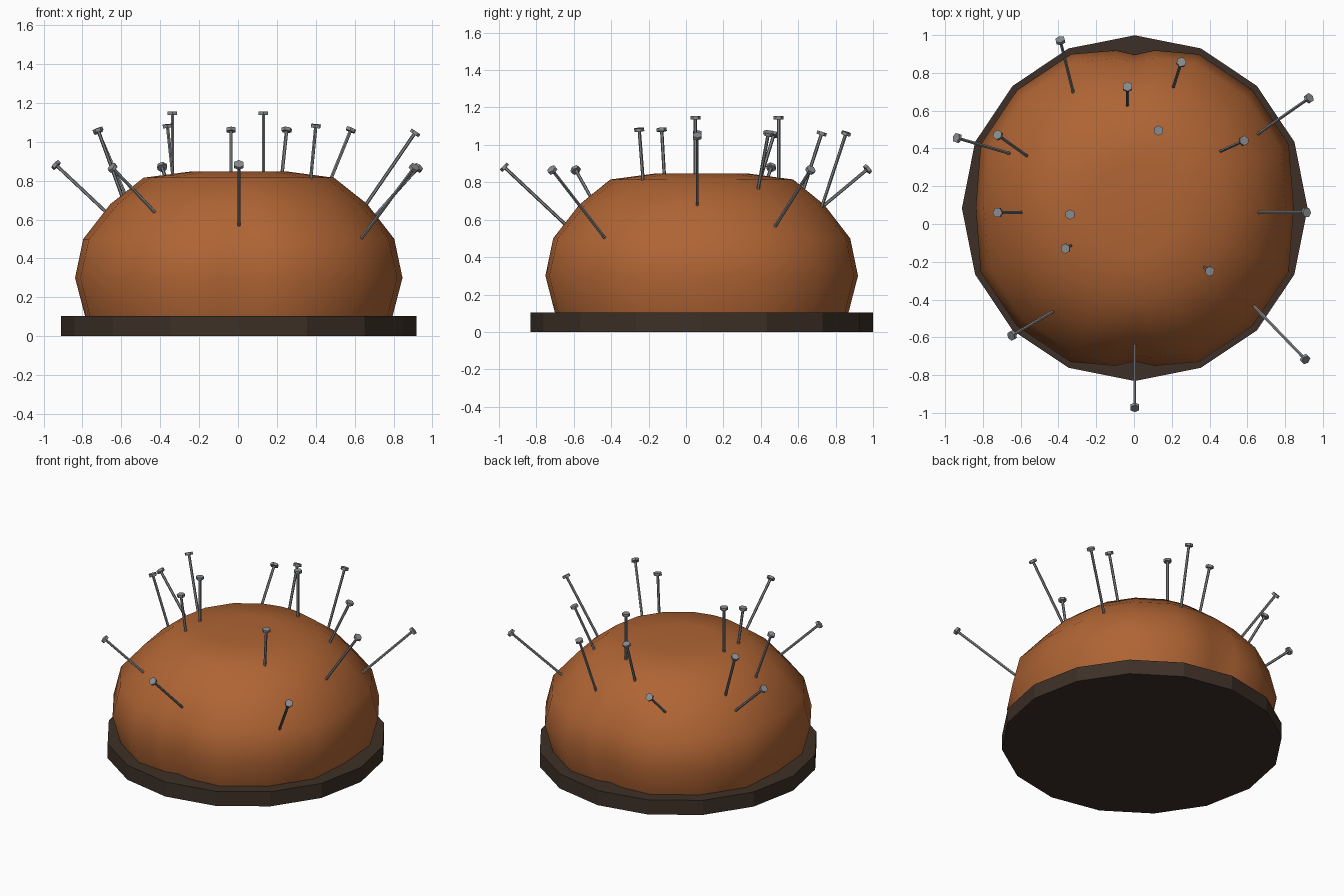
import bpy, bmesh, math
from mathutils import Vector

if "Cube" in bpy.data.objects:
    bpy.data.objects.remove(bpy.data.objects["Cube"])

CX, CY = 0.004, 0.084   # axis of the cushion and base


def material(name, rgb):
    m = bpy.data.materials.new(name)
    m.diffuse_color = (*rgb, 1)
    m.use_nodes = True
    m.node_tree.nodes["Principled BSDF"].inputs["Base Color"].default_value = m.diffuse_color
    return m


FABRIC = material("orange_brown_fabric", (0.43, 0.128, 0.034))
WOOD = material("dark_wood", (0.047, 0.030, 0.020))
STEEL = material("grey_steel", (0.25, 0.262, 0.275))


def finish(bm, name, mat):
    bmesh.ops.recalc_face_normals(bm, faces=bm.faces)
    me = bpy.data.meshes.new(name)
    bm.to_mesh(me)
    bm.free()
    me.materials.append(mat)
    ob = bpy.data.objects.new(name, me)
    bpy.context.collection.objects.link(ob)
    return ob


# Base: sixteen-sided wooden disc
bm = bmesh.new()
bmesh.ops.create_cone(bm, cap_ends=True, segments=16, radius1=0.915, radius2=0.915, depth=0.105)
bmesh.ops.translate(bm, verts=bm.verts, vec=(CX, CY, 0.0525))
finish(bm, "base", WOOD)

# Cushion: rings that bulge between four seams, with a narrow pinch front and back
PROFILE = [(0.79, 0.10), (0.842, 0.30), (0.80, 0.50), (0.66, 0.68), (0.49, 0.815), (0.24, 0.848)]
angles = sorted([i * 22.5 for i in range(16)] + [83, 97, 263, 277])


def cushion_radius(r, a, z):
    fade = max(0.0, min(1.0, (0.85 - z) / 0.4))
    if a in (90, 270):
        return r * (1 - 0.035 * fade)
    if a in (0, 180, 83, 97, 263, 277):
        return r
    return r * (1 + 0.048 * fade)


bm = bmesh.new()
rings = []
for r, z in PROFILE:
    ring = []
    for a in angles:
        rr, t = cushion_radius(r, a, z), math.radians(a)
        ring.append(bm.verts.new((CX + rr * math.cos(t), CY + rr * math.sin(t), z)))
    rings.append(ring)
n = len(angles)
for lo, hi in zip(rings, rings[1:]):
    for i in range(n):
        j = (i + 1) % n
        bm.faces.new((lo[i], lo[j], hi[j], hi[i]))
centre = bm.verts.new((CX, CY, 0.84))
for i in range(n):
    bm.faces.new((rings[-1][i], rings[-1][(i + 1) % n], centre))
bm.faces.new(rings[0][::-1])
for f in bm.faces:
    f.smooth = len(f.verts) < 5
finish(bm, "cushion", FABRIC)

# Pins: (head position, point where the shaft enters the cushion)
PINS = [
    ((-0.39, 0.97, 0.87), (-0.33, 0.73, 0.67)),
    ((0.25, 0.855, 1.06), (0.21, 0.73, 0.68)),
    ((-0.035, 0.725, 1.06), (-0.035, 0.63, 0.77)),
    ((0.13, 0.495, 1.145), (0.13, 0.495, 0.83)),
    ((0.925, 0.665, 0.865), (0.66, 0.48, 0.57)),
    ((0.58, 0.44, 1.06), (0.47, 0.39, 0.79)),
    ((0.91, 0.06, 1.045), (0.66, 0.06, 0.68)),
    ((0.40, -0.25, 1.08), (0.375, -0.23, 0.82)),
    ((0.905, -0.715, 0.865), (0.64, -0.44, 0.51)),
    ((0.004, -0.97, 0.88), (0.004, -0.64, 0.57)),
    ((-0.645, -0.59, 0.865), (-0.44, -0.47, 0.65)),
    ((-0.363, -0.13, 1.08), (-0.335, -0.115, 0.82)),
    ((-0.338, 0.05, 1.145), (-0.338, 0.05, 0.83)),
    ((-0.72, 0.06, 1.06), (-0.60, 0.06, 0.73)),
    ((-0.72, 0.47, 1.055), (-0.58, 0.37, 0.73)),
    ((-0.935, 0.455, 0.88), (-0.68, 0.38, 0.64)),
]


def rod(bm, a, b, radius):
    d = b - a
    mat = d.to_track_quat('Z', 'Y').to_matrix().to_4x4()
    mat.translation = (a + b) / 2
    bmesh.ops.create_cone(bm, cap_ends=True, segments=6, radius1=radius, radius2=radius,
                          depth=d.length, matrix=mat)


for k, (head, entry) in enumerate(PINS):
    h, e = Vector(head), Vector(entry)
    d = (h - e).normalized()
    bm = bmesh.new()
    rod(bm, e - d * 0.05, h, 0.009)              # shaft
    rod(bm, h - d * 0.008, h + d * 0.010, 0.027)  # six-sided head
    finish(bm, f"pin_{k + 1}", STEEL)
